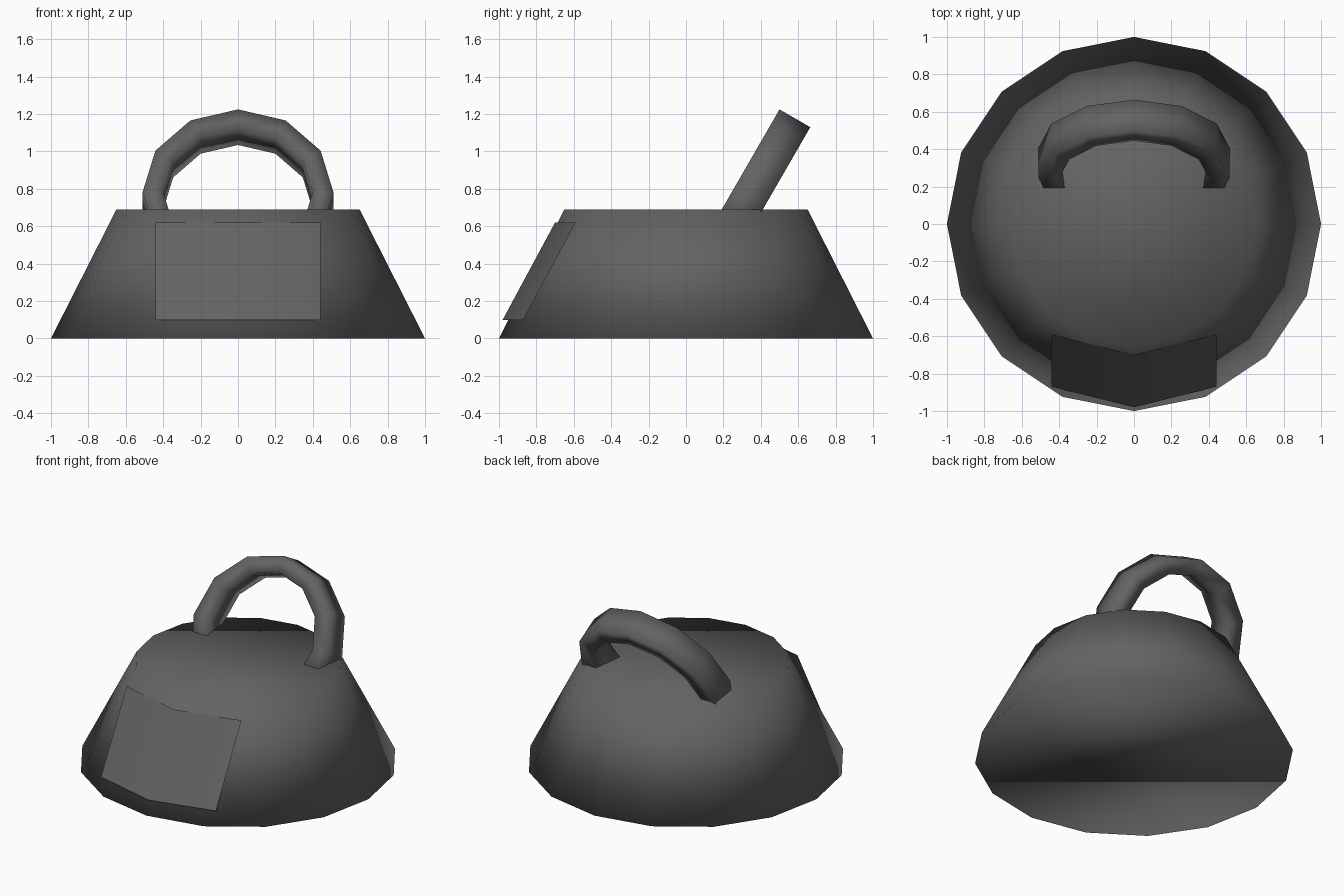
import bpy, bmesh, math
from mathutils import Vector

if "Cube" in bpy.data.objects:
    bpy.data.objects.remove(bpy.data.objects["Cube"])

grey = bpy.data.materials.new("dark grey")
grey.diffuse_color = (0.125, 0.125, 0.125, 1)
grey.use_nodes = True
grey.node_tree.nodes["Principled BSDF"].inputs["Base Color"].default_value = grey.diffuse_color


def finish(bm, name, fix_normals=True):
    """Turn a bmesh into a smooth-shaded object."""
    if fix_normals:
        bmesh.ops.recalc_face_normals(bm, faces=bm.faces)
    for f in bm.faces:
        f.smooth = True
    me = bpy.data.meshes.new(name)
    bm.to_mesh(me)
    bm.free()
    me.materials.append(grey)
    ob = bpy.data.objects.new(name, me)
    bpy.context.collection.objects.link(ob)
    return ob


# Body: 16-sided frustum with softened normals, corners on the axes
SIDES, HEIGHT = 16, 0.69
bm = bmesh.new()
rings = []
for r, z in ((1.0, 0.0), (0.65, HEIGHT)):
    rings.append([bm.verts.new((r * math.cos(math.tau * i / SIDES),
                                r * math.sin(math.tau * i / SIDES), z))
                  for i in range(SIDES)])
for i in range(SIDES):
    j = (i + 1) % SIDES
    bm.faces.new((rings[0][i], rings[0][j], rings[1][j], rings[1][i]))
bm.faces.new(rings[0][::-1])
bm.faces.new(rings[1])
finish(bm, "weight_body")

# Handle: tilted square-section ring, its lower ends sunk into the body
tilt = math.radians(30)
up = Vector((0, math.sin(tilt), math.cos(tilt)))
back = Vector((0, math.cos(tilt), -math.sin(tilt))) * 0.19
centre = Vector((0, 0.245, 0.783))
section = ((0.51, 0), (0.51, 1), (0.40, 1), (0.40, 0))   # radius, depth
bm = bmesh.new()
rings = []
for k in range(-4, 5):
    a = math.radians(30 * k)
    out = Vector((math.sin(a), 0, 0)) + up * math.cos(a)
    rings.append([bm.verts.new(centre + out * r + back * d) for r, d in section])
for a, b in zip(rings, rings[1:]):
    for i in range(4):
        j = (i + 1) % 4
        bm.faces.new((a[i], a[j], b[j], b[i]))
bm.faces.new(rings[0])
bm.faces.new(rings[-1])
finish(bm, "handle")

# Front label plate: thin sheet folded along the centre line
bm = bmesh.new()
cols = []
for x, shift in ((-0.44, 0.11), (0, 0), (0.44, 0.11)):
    cols.append((bm.verts.new((x, -0.98 + shift, 0.10)),
                 bm.verts.new((x, -0.70 + shift, 0.62))))
for a, b in zip(cols, cols[1:]):
    bm.faces.new((a[0], b[0], b[1], a[1]))
finish(bm, "front_plate", fix_normals=False)
